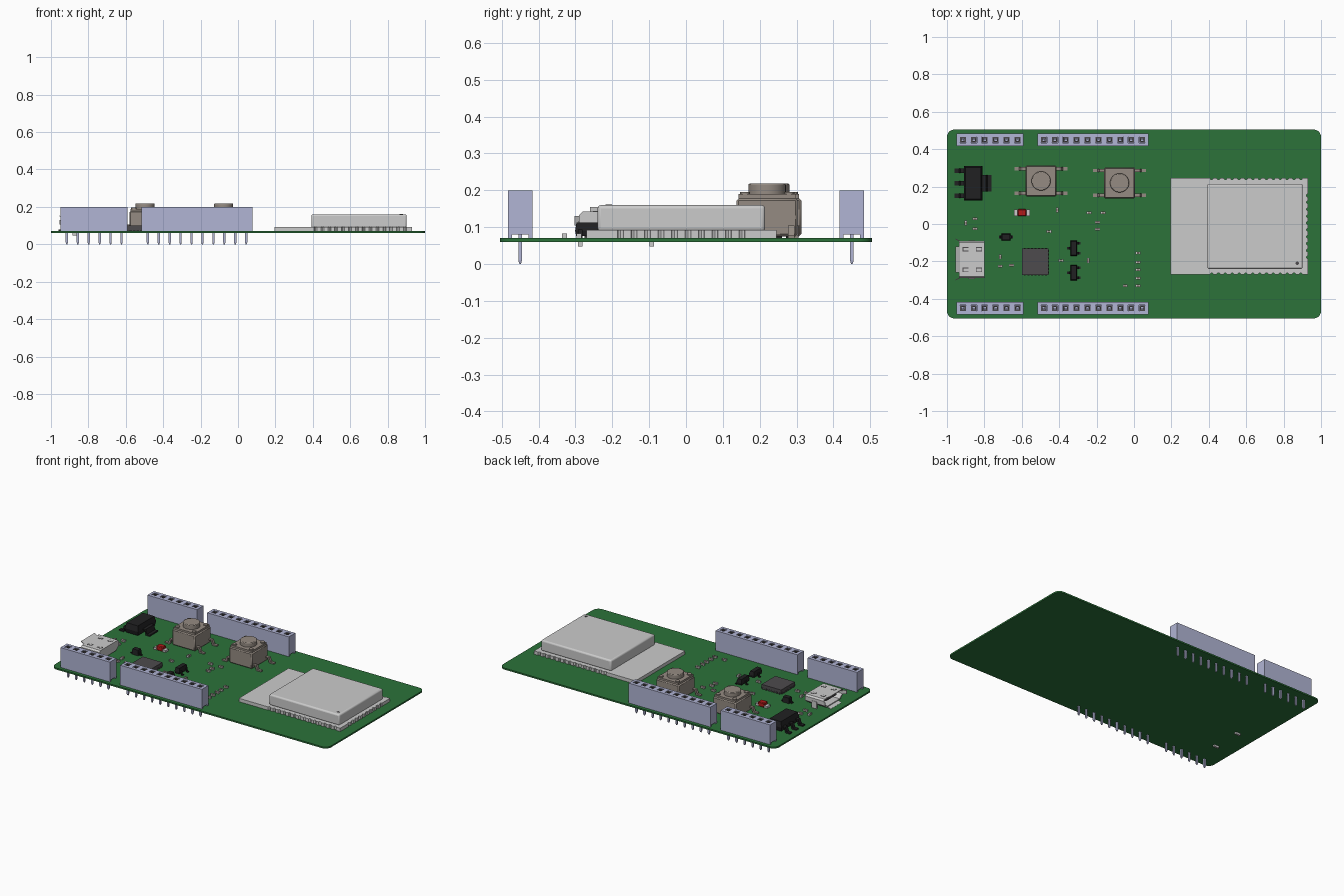
import bpy, bmesh, math
from mathutils import Vector

if "Cube" in bpy.data.objects:
    bpy.data.objects.remove(bpy.data.objects["Cube"])

TOP = 0.07          # upper surface of the board
PITCH = 0.0584      # header pin spacing


def mat(name, *rgb):
    m = bpy.data.materials.new(name)
    m.diffuse_color = (*rgb, 1)
    m.use_nodes = True
    m.node_tree.nodes["Principled BSDF"].inputs["Base Color"].default_value = m.diffuse_color
    return m


GREEN = mat("green", 0.025, 0.17, 0.042)
LAVENDER = mat("lavender", 0.44, 0.46, 0.66)
BLACK = mat("black", 0.015, 0.015, 0.016)
CHARCOAL = mat("charcoal", 0.075, 0.07, 0.075)
TAUPE = mat("taupe", 0.30, 0.26, 0.225)
SILVER = mat("silver", 0.55, 0.56, 0.56)
WHITE = mat("pale_metal", 0.68, 0.68, 0.68)
RED = mat("red", 0.45, 0.01, 0.01)


def prism(bm, pts, vec):
    f = bm.faces.new([bm.verts.new(p) for p in pts])
    g = bmesh.ops.extrude_face_region(bm, geom=[f], use_keep_orig=True)
    for v in g["geom"]:
        if isinstance(v, bmesh.types.BMVert):
            v.co += Vector(vec)


def box(bm, x0, x1, y0, y1, z0, z1):
    prism(bm, [(x0, y0, z0), (x1, y0, z0), (x1, y1, z0), (x0, y1, z0)], (0, 0, z1 - z0))


def frustum(bm, x, y, hx, hy, z0, z1, k):
    """Box centred on x, y whose walls lean in by k at top."""
    a, b = [[bm.verts.new((x + sx * (hx - d), y + sy * (hy - d), z))
             for sx, sy in ((-1, -1), (1, -1), (1, 1), (-1, 1))] for d, z in ((0, z0), (k, z1))]
    bm.faces.new(a)
    bm.faces.new(b)
    for i in range(4):
        j = (i + 1) % 4
        bm.faces.new((a[i], a[j], b[j], b[i]))


def disc(bm, x, y, r, z0, z1, n=16):
    prism(bm, [(x + r * math.cos(i * math.tau / n), y + r * math.sin(i * math.tau / n), z0)
               for i in range(n)], (0, 0, z1 - z0))


def lead(bm, x, y, length, width, h, t=0.008):
    """Gull-wing lead leaving a package at x; negative length goes left."""
    prof = [(0, h), (.45, h), (.6, t), (1, t), (1, 0), (.45, 0), (.3, h - t), (0, h - t)]
    prism(bm, [(x + u * length, y - width / 2, TOP + z) for u, z in prof], (0, width, 0))


def finish(bm, name, material, bevel=0, segs=1):
    bmesh.ops.recalc_face_normals(bm, faces=bm.faces)
    me = bpy.data.meshes.new(name)
    bm.to_mesh(me)
    bm.free()
    ob = bpy.data.objects.new(name, me)
    bpy.context.collection.objects.link(ob)
    me.materials.append(material)
    if bevel:
        b = ob.modifiers.new("bevel", "BEVEL")
        b.width, b.segments, b.limit_method = bevel, segs, "ANGLE"
    bpy.context.view_layer.objects.active = ob
    ob.select_set(True)
    bpy.ops.object.shade_smooth_by_angle(angle=math.radians(30))
    ob.select_set(False)
    return ob


# Circuit board with rounded corners
bm = bmesh.new()
outline = []
for cx, cy, a0 in ((.96, .465, 0), (-.96, .465, 90), (-.96, -.465, 180), (.96, -.465, 270)):
    for i in range(9):
        a = math.radians(a0 + i * 11.25)
        outline.append((cx + .04 * math.cos(a), cy + .04 * math.sin(a), .06))
prism(bm, outline, (0, 0, TOP - .06))
finish(bm, "circuit_board", GREEN)


# Socket headers: housings with square wells, rails below, and pins
def header(x0, n, y, name):
    bm = bmesh.new()
    e = .033
    xs = [x0 - e] + [x0 + PITCH * (i + .5) for i in range(n - 1)] + [x0 + PITCH * (n - 1) + e]
    rows = [[bm.verts.new((x, y + s * .0335, .2)) for x in xs] for s in (-1, 1)]
    cells = [bm.faces.new((rows[0][i], rows[0][i + 1], rows[1][i + 1], rows[1][i])) for i in range(n)]
    rim = rows[0] + rows[1][::-1]
    low = [bm.verts.new((v.co.x, v.co.y, .08)) for v in rim]
    for i in range(len(rim)):
        j = (i + 1) % len(rim)
        bm.faces.new((rim[i], low[i], low[j], rim[j]))
    bm.faces.new(low)
    for i, f in enumerate(cells):
        bmesh.ops.inset_individual(bm, faces=[f], thickness=.012)
        c = x0 + PITCH * i
        for v in f.verts:
            v.co.x = c + math.copysign(.016, v.co.x - c)
            v.co.y = y + math.copysign(.016, v.co.y - y)
        r = bmesh.ops.extrude_discrete_faces(bm, faces=[f])["faces"][0]
        bmesh.ops.translate(bm, verts=r.verts, vec=(0, 0, -.09))
    for s in (-1, 1):
        a, b = sorted((y + s * .0335, y + s * .022))
        box(bm, xs[0], xs[-1], a, b, TOP, .08)
    finish(bm, name + "_housing", LAVENDER)
    pins, liners = bmesh.new(), bmesh.new()
    for i in range(n):
        c = x0 + PITCH * i
        box(pins, c - .006, c + .006, y - .005, y + .005, .01, .17)
        frustum(pins, c, y, .006, .005, .01, 0, .003)
        for s in (-1, 1):
            box(liners, c + s * .0115 - .004, c + s * .0115 + .004, y - .0155, y + .0155, .11, .197)
            box(liners, c - .0075, c + .0075, y + s * .0115 - .004, y + s * .0115 + .004, .11, .197)
    finish(pins, name + "_pins", LAVENDER)
    finish(liners, name + "_well_liners", CHARCOAL)


for y, side in ((-.45, "front"), (.45, "back")):
    header(-.915, 6, y, side + "_short_header")
    header(-.482, 10, y, side + "_long_header")

# Radio module: carrier with castellated edges
bm = bmesh.new()
X0, X1, Y0, Y1, R = .195, .93, -.27, .245, .008
arc = [(R * math.cos(math.pi * i / 6), R * math.sin(math.pi * i / 6)) for i in range(7)]
sx = [.415 + i * .0367 for i in range(14)]
sy = [-.178 + i * .0367 for i in range(10)]
pts = [(X0, Y0)]
pts += [(x - u, Y0 + v) for x in sx for u, v in arc] + [(X1, Y0)]
pts += [(X1 - v, y - u) for y in sy for u, v in arc] + [(X1, Y1)]
pts += [(x + u, Y1 - v) for x in reversed(sx) for u, v in arc] + [(X0, Y1)]
prism(bm, [(x, y, TOP) for x, y in pts], (0, 0, .022))
finish(bm, "radio_module_carrier", SILVER)
bm = bmesh.new()
box(bm, .392, .902, -.24, .215, .088, .16)
finish(bm, "radio_shield", SILVER, .01, 3)
bm = bmesh.new()
disc(bm, .873, -.21, .009, .155, .1615)
finish(bm, "shield_marker", CHARCOAL)

# Push buttons
for i, (x, y) in enumerate(((-.497, .23), (-.077, .22))):
    name = f"button_{i + 1}"
    bm = bmesh.new()
    box(bm, x - .083, x + .083, y - .083, y + .083, TOP + .005, .178)
    finish(bm, name + "_body", TAUPE, .006)
    bm = bmesh.new()
    box(bm, x - .077, x + .077, y - .077, y + .077, .176, .19)
    for sx_ in (-1, 1):
        for sy_ in (-1, 1):
            disc(bm, x + sx_ * .06, y + sy_ * .06, .014, .185, .196)
            lead(bm, x + sx_ * .08, y + sy_ * .066, sx_ * .062, .018, .035)
    finish(bm, name + "_plate_and_leads", TAUPE)
    bm = bmesh.new()
    disc(bm, x, y, .051, .18, .218, 32)
    finish(bm, name + "_plunger", TAUPE, .004, 2)

# Voltage regulator
bm = bmesh.new()
frustum(bm, -.86, .218, .049, .093, .105, .078, .006)
frustum(bm, -.86, .218, .049, .093, .105, .14, .008)
for dy in (-.066, 0, .066):
    lead(bm, -.81 - .09, .218 + dy, -.06, .024, .038)
lead(bm, -.815, .218, .053, .086, .038)
finish(bm, "voltage_regulator", BLACK)

# Small three-lead transistors and diode
for i, y in enumerate((-.13, -.26)):
    bm = bmesh.new()
    frustum(bm, -.322, y, .018, .041, .09, .076, .003)
    frustum(bm, -.322, y, .018, .041, .09, .113, .004)
    lead(bm, -.335, y, -.022, .013, .024, .005)
    for dy in (-.027, .027):
        lead(bm, -.309, y + dy, .022, .013, .024, .005)
    finish(bm, f"transistor_{i + 1}", BLACK)
bm = bmesh.new()
frustum(bm, -.685, -.07, .024, .018, TOP, .105, .003)
for s in (-1, 1):
    lead(bm, -.685 + s * .02, -.07, s * .018, .016, .018, .005)
finish(bm, "diode", BLACK)

# Leadless interface chip with edge pads
bm = bmesh.new()
box(bm, -.598, -.456, -.273, -.131, TOP + .003, .1)
finish(bm, "interface_chip", CHARCOAL)
bm = bmesh.new()
for i in range(7):
    d = (i - 3) * .019
    box(bm, -.6, -.454, -.202 + d - .005, -.202 + d + .005, TOP, .08)
    box(bm, -.527 + d - .005, -.527 + d + .005, -.275, -.129, TOP, .08)
finish(bm, "interface_chip_pads", CHARCOAL)

# Indicator light
bm = bmesh.new()
box(bm, -.622, -.576, .042, .079, TOP, .1)
finish(bm, "indicator_lens", RED, .004)
bm = bmesh.new()
for s in (-1, 1):
    box(bm, -.599 + s * .032 - .011, -.599 + s * .032 + .011, .044, .077, TOP, .083)
finish(bm, "indicator_terminals", WHITE)

# Tiny passives: x, y, turned
bodies, ends = bmesh.new(), bmesh.new()
for x, y, turned in ((-.455, -.04, 0), (-.41, .075, 1), (-.24, .06, 0), (-.165, .06, 0), (-.195, .01, 0),
                     (-.195, -.028, 0), (-.9, .005, 1), (-.85, .028, 0), (-.85, -.025, 0), (-.715, -.175, 1),
                     (-.715, -.225, 0), (-.655, -.22, 0), (-.39, -.195, 0), (-.245, -.195, 1), (.022, -.155, 0),
                     (.022, -.205, 0), (.022, -.245, 0), (.022, -.29, 0), (.022, -.33, 0), (-.047, -.33, 0)):
    for target, lo, hi, w, h in ((bodies, -.009, .009, .0065, .012), (ends, -.013, -.007, .007, .013),
                                 (ends, .007, .013, .007, .013)):
        if turned:
            box(target, x - w, x + w, y + lo, y + hi, TOP, TOP + h)
        else:
            box(target, x + lo, x + hi, y - w, y + w, TOP, TOP + h)
finish(bodies, "passive_bodies", TAUPE)
finish(ends, "passive_terminals", WHITE)

# USB socket: hollow shell open to the left, flared lips, tongue, feet
UY = -.19
half = [(.07, .08), (.1, .103), (.1, .132), (.09, .142)]
ring = half + [(-a, b) for a, b in reversed(half)]
bm = bmesh.new()
loops = []
for x, k, dz in ((-.8, 1, 0), (-.935, 1, 0), (-.935, .93, .006), (-.83, .93, .006)):
    loops.append([bm.verts.new((x, UY + a * k, b + (dz if b < .111 else -dz))) for a, b in ring])
for a, b in zip(loops, loops[1:]):
    for i in range(8):
        j = (i + 1) % 8
        bm.faces.new((a[i], a[j], b[j], b[i]))
bm.faces.new(loops[0])
bm.faces.new(loops[-1])
for z, dz, w in ((.142, .013, .07), (.08, -.009, .055)):
    prism(bm, [(-.93, UY - w, z), (-.955, UY - w, z + dz), (-.955, UY - w, z + dz - .005),
               (-.93, UY - w, z - .005)], (0, 2 * w, 0))
for s in (-1, 1):
    prism(bm, [(-.93, UY + s * .1, .105), (-.955, UY + s * .113, .105), (-.955, UY + s * .108, .105),
               (-.93, UY + s * .094, .105)], (0, 0, .025))
    box(bm, -.885, -.85, UY + s * .097 - .006, UY + s * .097 + .006, .048, .115)
finish(bm, "usb_shell", WHITE)
bm = bmesh.new()
box(bm, -.92, -.825, UY - .055, UY + .055, .112, .122)
for s in (-1, 1):
    for x in (-.9, -.83):
        box(bm, x - .016, x + .016, UY + s * .055 - .012, UY + s * .055 + .012, .137, .1425)
finish(bm, "usb_tongue_and_spring_slots", CHARCOAL)
bm = bmesh.new()
for s in (-1, 1):
    for x in (-.9, -.83):
        box(bm, x - .012, x + .014, UY + s * .055 - .008, UY + s * .055 + .008, .138, .144)
finish(bm, "usb_spring_tabs", WHITE)
